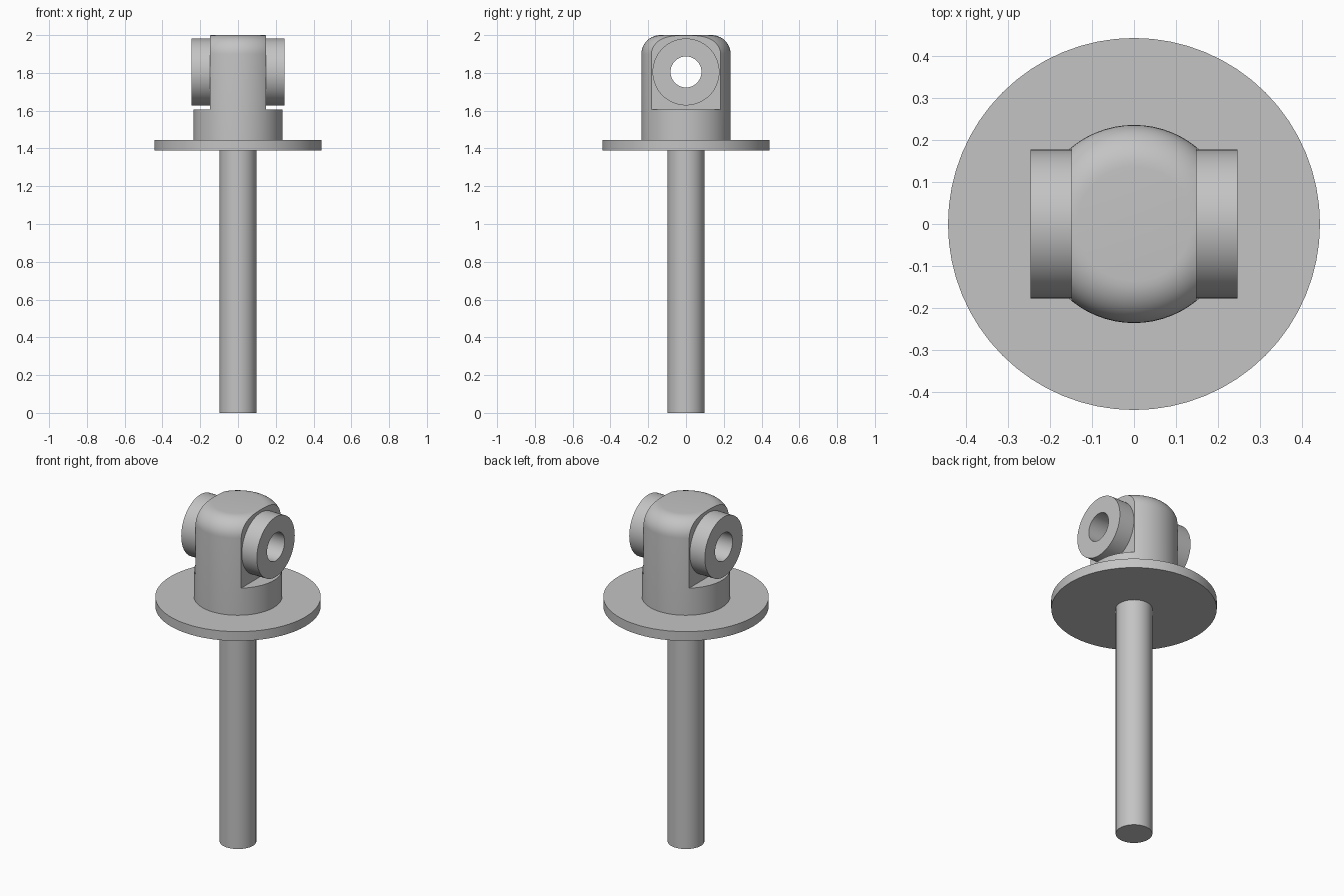
import bpy
import math

if "Cube" in bpy.data.objects:
    bpy.data.objects.remove(bpy.data.objects["Cube"])

# One plain grey for the whole part
grey = bpy.data.materials.new("plain_grey")
grey.use_nodes = True
colour = (0.55, 0.55, 0.55, 1)
grey.diffuse_color = colour
grey.node_tree.nodes["Principled BSDF"].inputs["Base Color"].default_value = colour

SEGMENTS = 64
HEAD_R, FILLET = 0.236, 0.1
FLAT_X, SHOULDER_Z, PIVOT_Z = 0.149, 1.605, 1.805


def select(obj):
    bpy.ops.object.select_all(action='DESELECT')
    obj.select_set(True)
    bpy.context.view_layer.objects.active = obj


def finish(obj):
    obj.data.materials.clear()
    obj.data.materials.append(grey)
    select(obj)
    bpy.ops.object.shade_smooth_by_angle(angle=math.radians(30))


def upright(name, radius, bottom, top):
    bpy.ops.mesh.primitive_cylinder_add(
        vertices=SEGMENTS, radius=radius, depth=top - bottom,
        location=(0, 0, (bottom + top) / 2))
    bpy.context.object.name = name
    return bpy.context.object


def crosswise(name, radius, length):
    bpy.ops.mesh.primitive_cylinder_add(
        vertices=SEGMENTS, radius=radius, depth=length,
        location=(0, 0, PIVOT_Z), rotation=(0, math.pi / 2, 0))
    bpy.context.object.name = name
    return bpy.context.object


def combine(target, tool, operation):
    select(target)
    mod = target.modifiers.new(operation.lower(), 'BOOLEAN')
    mod.operation = operation
    mod.solver = 'EXACT'
    mod.object = tool
    bpy.ops.object.modifier_apply(modifier=mod.name)
    bpy.data.objects.remove(tool)


# Shaft and flange
finish(upright("shaft", 0.098, 0, 1.39))
finish(upright("flange", 0.443, 1.39, 1.445))

# Round head with a filleted top rim
head = upright("pivot_head", HEAD_R, 1.445, 2.0)
bevel = head.modifiers.new("rim_fillet", 'BEVEL')
bevel.width = FILLET
bevel.segments = 10
bevel.limit_method = 'WEIGHT'
weights = head.data.attributes.new("bevel_weight_edge", 'FLOAT', 'EDGE')
for edge in head.data.edges:
    if all(head.data.vertices[v].co.z > 0 for v in edge.vertices):
        weights.data[edge.index].value = 1
select(head)
bpy.ops.object.modifier_apply(modifier=bevel.name)

# Flats cut on both sides above the shoulder
for side in (-1, 1):
    bpy.ops.mesh.primitive_cube_add(
        size=1, location=(side * (FLAT_X + 0.5), 0, SHOULDER_Z + 0.5))
    combine(head, bpy.context.object, 'DIFFERENCE')

# Bosses on both flats, bored right through
combine(head, crosswise("bosses", 0.177, 0.494), 'UNION')
combine(head, crosswise("bore", 0.082, 1), 'DIFFERENCE')
finish(head)
